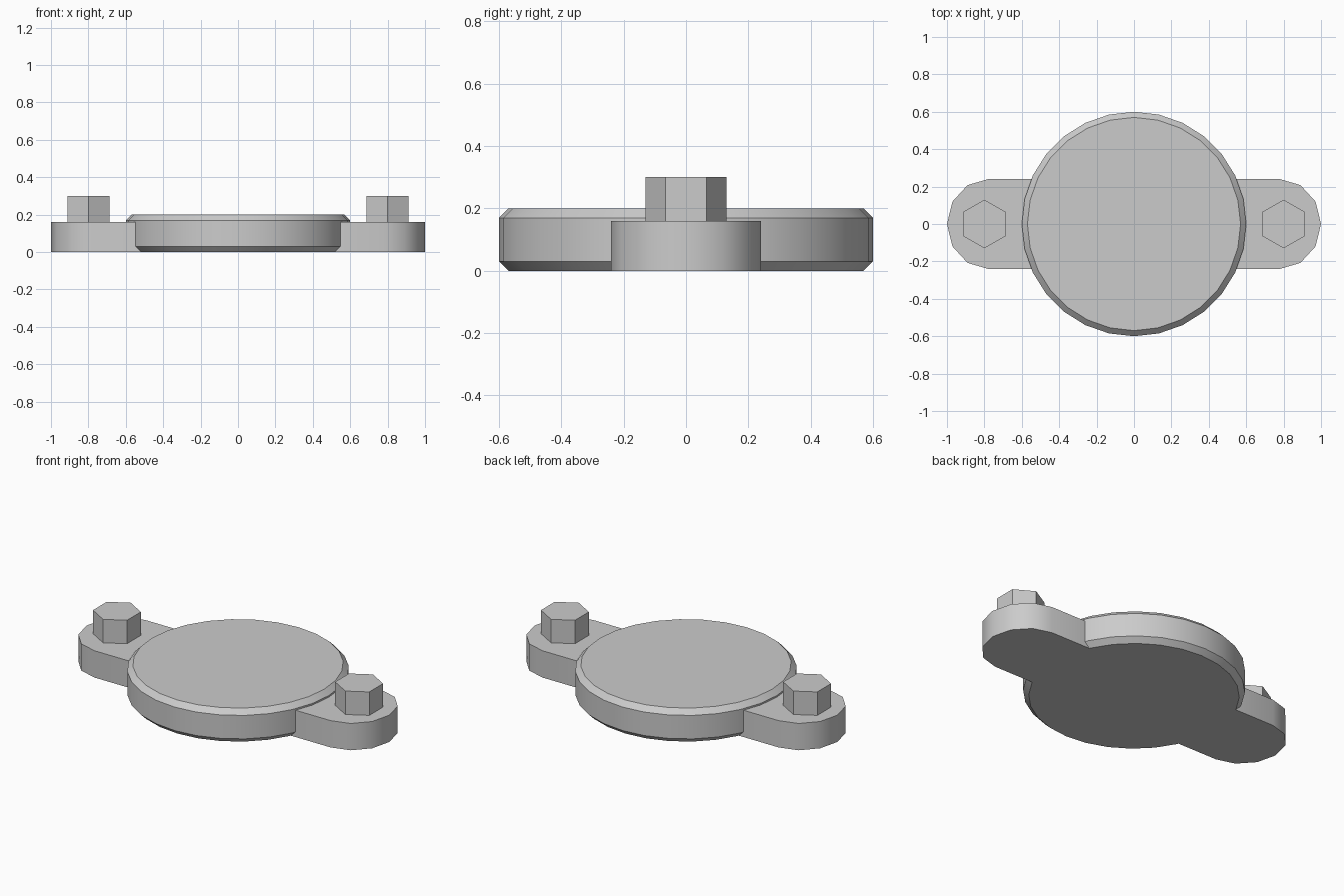
import bpy
import bmesh
from math import cos, sin, pi

if "Cube" in bpy.data.objects:
    bpy.data.objects.remove(bpy.data.objects["Cube"])


def prism(name, outline, z0, z1):
    """Extrude a counter-clockwise outline from z0 to z1."""
    bm = bmesh.new()
    face = bm.faces.new([bm.verts.new((x, y, z0)) for x, y in outline])
    ext = bmesh.ops.extrude_face_region(bm, geom=[face], use_keep_orig=True)
    bmesh.ops.translate(bm, vec=(0, 0, z1 - z0),
                        verts=[g for g in ext["geom"] if isinstance(g, bmesh.types.BMVert)])
    bmesh.ops.recalc_face_normals(bm, faces=bm.faces)
    mesh = bpy.data.meshes.new(name)
    bm.to_mesh(mesh)
    bm.free()
    obj = bpy.data.objects.new(name, mesh)
    bpy.context.collection.objects.link(obj)
    return obj


def smooth(obj):
    bpy.ops.object.select_all(action='DESELECT')
    obj.select_set(True)
    bpy.context.view_layer.objects.active = obj
    bpy.ops.object.shade_smooth_by_angle(angle=0.61)


def ring(cx, rx, ry, n, start=0.0):
    return [(cx + rx * cos(start + 2 * pi * i / n),
             ry * sin(start + 2 * pi * i / n)) for i in range(n)]


# Round cover plate with chamfered rims
cover = prism("cover_disc", ring(0, 0.6, 0.6, 28), 0, 0.2)
bm = bmesh.new()
bm.from_mesh(cover.data)
rims = [e for e in bm.edges if abs(e.verts[0].co.z - e.verts[1].co.z) < 1e-5]
bmesh.ops.bevel(bm, geom=rims, offset=0.03, segments=1, affect='EDGES')
bm.to_mesh(cover.data)
bm.free()
smooth(cover)

# Rounded mounting lugs and hex bolt heads on both sides
for side, sign in (("left", -1), ("right", 1)):
    tip = [(0.78 + 0.22 * cos(a), 0.24 * sin(a))
           for a in (-pi / 2 + pi * i / 6 for i in range(7))]
    outline = [(sign * x, sign * y) for x, y in tip + [(0.5, 0.24), (0.5, -0.24)]]
    smooth(prism("lug_" + side, outline, 0, 0.16))
    prism("bolt_head_" + side, ring(sign * 0.8, 0.13, 0.13, 6, pi / 2), 0.15, 0.3)
